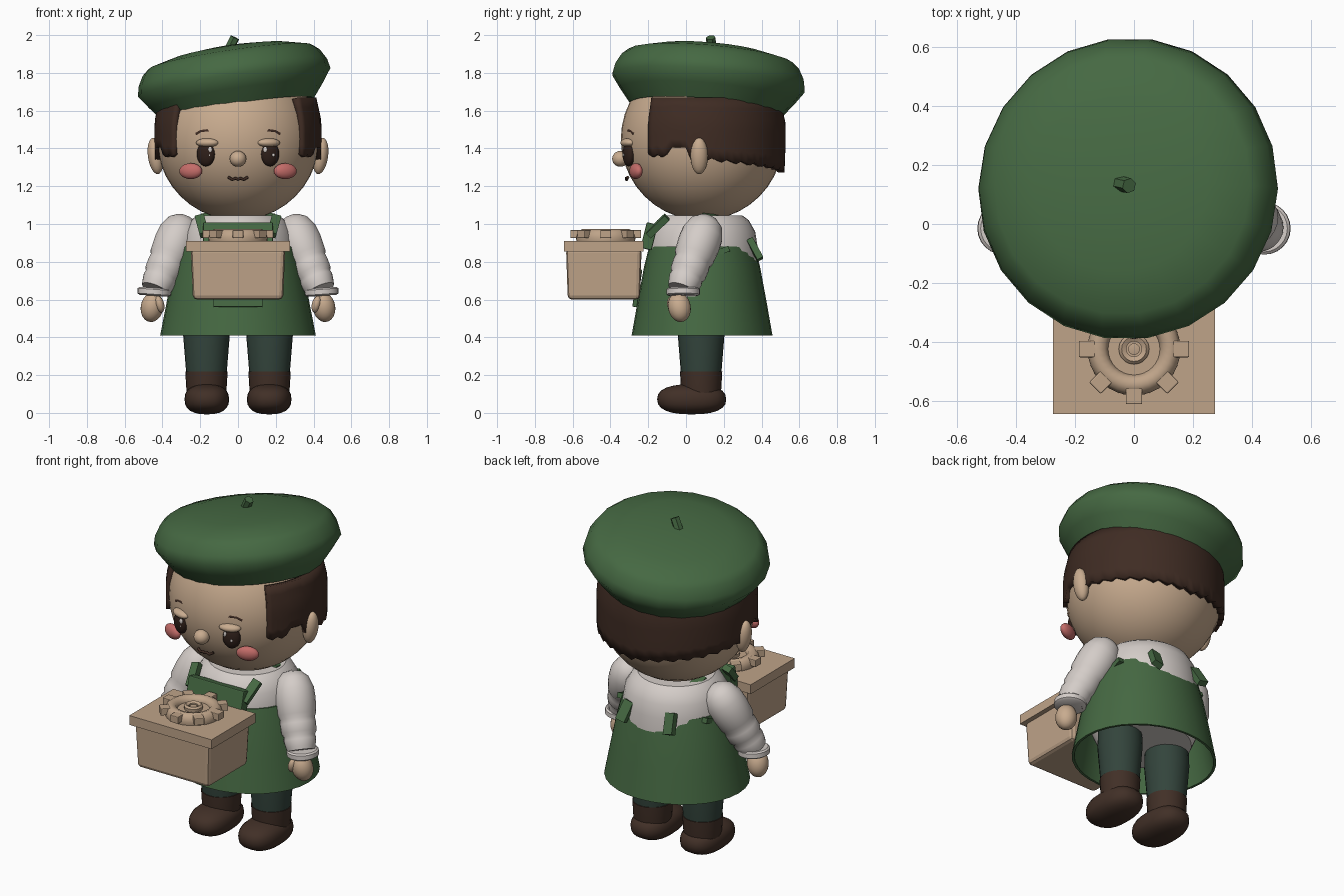
import bpy, bmesh, math
from mathutils import Vector, Matrix, Euler

if "Cube" in bpy.data.objects:
    bpy.data.objects.remove(bpy.data.objects["Cube"])


def material(name, *rgb):
    m = bpy.data.materials.new(name)
    m.diffuse_color = (*rgb, 1)
    m.use_nodes = True
    m.node_tree.nodes["Principled BSDF"].inputs["Base Color"].default_value = m.diffuse_color
    return m


GREEN = material("apron green", .060, .140, .055)
SKIN = material("skin tan", .58, .41, .275)
WOOD = material("wood tan", .52, .37, .25)
SHIRT = material("shirt white", .66, .61, .58)
BROWN = material("hair brown", .050, .025, .017)
BOOT = material("boot brown", .053, .029, .020)
PANTS = material("trouser green", .033, .058, .045)
PINK = material("cheek pink", .55, .15, .14)
DARK = material("eye dark", .028, .014, .010)


def finish(name, bm, mat, matrix=None, angle=40):
    if matrix is not None:
        bmesh.ops.transform(bm, matrix=matrix, verts=bm.verts)
    bmesh.ops.recalc_face_normals(bm, faces=bm.faces)
    me = bpy.data.meshes.new(name)
    bm.to_mesh(me)
    bm.free()
    ob = bpy.data.objects.new(name, me)
    bpy.context.collection.objects.link(ob)
    me.materials.append(mat)
    bpy.ops.object.select_all(action='DESELECT')
    ob.select_set(True)
    bpy.context.view_layer.objects.active = ob
    if angle:
        bpy.ops.object.shade_smooth_by_angle(angle=math.radians(angle))
    return ob


def place(loc, rot=(0, 0, 0), scale=(1, 1, 1)):
    return Matrix.LocRotScale(Vector(loc), Euler([math.radians(a) for a in rot]), Vector(scale))


def along(a, b):
    a, b = Vector(a), Vector(b)
    return Matrix.LocRotScale(a, (b - a).to_track_quat('Z', 'Y'), None)


def lathe(name, profile, mat, matrix, seg=32, angle=40, closed=False):
    """Spin (radius, height) pairs round local z."""
    bm = bmesh.new()
    rings = []
    for r, z in profile:
        n = 1 if r == 0 else seg
        rings.append([bm.verts.new((r * math.cos(math.tau * i / seg), r * math.sin(math.tau * i / seg), z))
                      for i in range(n)])
    for p, q in zip(rings, rings[1:] + ([rings[0]] if closed else [])):
        for i in range(seg):
            vs = [p[i % len(p)], p[(i + 1) % len(p)], q[(i + 1) % len(q)], q[i % len(q)]]
            bm.faces.new(list(dict.fromkeys(vs)))
    return finish(name, bm, mat, matrix, angle)


def ball(name, loc, size, mat, rot=(0, 0, 0), power=1, seg=24):
    bm = bmesh.new()
    bmesh.ops.create_uvsphere(bm, u_segments=seg, v_segments=seg // 2, radius=1)
    for v in bm.verts:
        v.co = [math.copysign(abs(c) ** power, c) if abs(c) > 1e-5 else 0 for c in v.co]
    return finish(name, bm, mat, place(loc, rot, size), 60)


def box(name, loc, size, mat, rot=(0, 0, 0), taper=1, bevel=0):
    bm = bmesh.new()
    bmesh.ops.create_cube(bm, size=1)
    for v in bm.verts:
        if v.co.z < 0:
            v.co.xy *= taper
    ob = finish(name, bm, mat, place(loc, rot, size), 0)
    if bevel:
        mod = ob.modifiers.new("bevel", 'BEVEL')
        mod.width, mod.segments = bevel, 2
    return ob


def tube(name, points, radius, mat):
    cu = bpy.data.curves.new(name, 'CURVE')
    cu.dimensions = '3D'
    cu.bevel_depth, cu.bevel_resolution, cu.use_fill_caps = radius, 2, True
    sp = cu.splines.new('POLY')
    sp.points.add(len(points) - 1)
    for p, c in zip(sp.points, points):
        p.co = (*c, 1)
    cu.materials.append(mat)
    ob = bpy.data.objects.new(name, cu)
    bpy.context.collection.objects.link(ob)
    return ob


# Beret, tipped to one side and back
lathe("beret", [(0, -.10), (.36, -.13), (.405, -.145), (.465, -.07), (.515, .0), (.505, .05), (.475, .105),
                (.44, .135), (.30, .17), (.15, .187), (0, .192)], GREEN,
      place((-.02, .12, 1.75), (-5, -8.5, 0)), 22, 50)
lathe("beret_stem", [(0, 0), (.026, 0), (.026, .098), (0, .098)], GREEN, along((-.06, .14, 1.9), (-.015, .13, 1.99)), 6, 30)

# Head and simple features
ball("head", (0, .085, 1.45), (.43, .43, .43), SKIN, seg=40)
ball("nose", (0, -.347, 1.345), (.044, .044, .042), SKIN)
tube("mouth", [(-.052, -.308, 1.248), (-.03, -.314, 1.235), (-.012, -.316, 1.242), (0, -.316, 1.236),
               (.012, -.316, 1.242), (.03, -.314, 1.235), (.052, -.308, 1.248)], .008, BROWN)

# Hair shell wrapped round the back, with a stepped lower edge
bm = bmesh.new()
cols, rows = 72, 6
grid = []
for i in range(cols + 1):
    t = math.radians(-130 + 260 * i / cols)          # zero points to the back
    side = abs(math.degrees(t))
    low = 1.28 + .075 * min(side / 105, 1) + .008 * (i % 3 - 1)
    if 100 < side < 112:
        low = 1.405
    if side >= 112:
        low = 1.355 if i % 2 else 1.37
    col = []
    for j in range(rows + 1):
        z = low + (1.67 - low) * j / rows
        r = .443 - max(0, z - 1.54) * .22 - max(0, 1.36 - z) * .06
        col.append(bm.verts.new((r * math.sin(t), .083 + r * math.cos(t), z)))
    grid.append(col)
for a, b in zip(grid, grid[1:]):
    for j in range(rows):
        bm.faces.new((a[j], b[j], b[j + 1], a[j + 1]))
hair = finish("hair", bm, BROWN)
solid = hair.modifiers.new("thickness", 'SOLIDIFY')
solid.thickness, solid.offset = .04, -1

# Torso, apron skirt and collar
mid = place((0, .09, 0), scale=(1, .97, 1))
lathe("shirt", [(0, .50), (.26, .50), (.295, .58), (.31, .75), (.298, .88), (.285, .96), (.25, 1.02), (.215, 1.045),
                (0, 1.045)], SHIRT, mid, 32, 35)
lathe("apron_skirt", [(.412, .41), (.375, .60), (.34, .77), (.31, .88), (.295, .88), (.325, .77), (.36, .60), (.397, .41)],
      GREEN, place((0, .085, 0), scale=(1, .905, 1)), 32, 40, True)
box("apron_bib", (0, -.195, .935), (.37, .06, .14), GREEN, (-14, 0, 0), bevel=.006)
box("apron_pocket", (0, -.258, .66), (.26, .025, .2), GREEN, (-8, 0, 0), bevel=.004)

for s, tag in ((-1, "left"), (1, "right")):
    # Face details
    ball(f"ear_{tag}", (s * .437, .07, 1.36), (.04, .046, .097), SKIN, (0, s * 8, 0))
    ball(f"eye_{tag}", (s * .17, -.303, 1.37), (.05, .03, .065), DARK, (0, 0, s * 20))
    ball(f"eyelid_{tag}", (s * .163, -.308, 1.43), (.062, .035, .024), SKIN, (0, 0, s * 20))
    ball(f"eye_glint_large_{tag}", (.145 if s > 0 else -.148, -.331, 1.393), (.011, .006, .016), SHIRT, seg=12)
    ball(f"eye_glint_small_{tag}", (s * .17 + .018, -.331, 1.365), (.008, .005, .009), SHIRT, seg=12)
    tube(f"eyebrow_{tag}", [(s * .122, -.305, 1.475), (s * .16, -.298, 1.495), (s * .19, -.285, 1.492),
                            (s * .218, -.27, 1.475)], .013, BROWN)
    ball(f"cheek_{tag}", (s * .25, -.265, 1.28), (.064, .03, .042), PINK, (0, 0, s * 20))

    # Sleeve with folds, cuff and hand
    top, wrist = (s * .315, .085, .94), (s * .447, -.03, .63)
    lathe(f"sleeve_{tag}", [(0, -.115), (.05, -.103), (.088, -.07), (.11, -.01), (.113, .05), (.107, .13), (.096, .155),
                            (.099, .18), (.097, .23), (.086, .25), (.09, .27), (.082, .31), (.076, .33), (0, .33)],
          SHIRT, along(top, wrist), 24, 60)
    lathe(f"cuff_{tag}", [(0, -.02), (.078, -.02), (.089, -.012), (.089, .014), (.08, .022), (0, .022)],
          SHIRT, place((s * .443, -.015, .64), (0, s * -4, 0)), 24)
    ball(f"hand_{tag}", (s * .455, -.035, .56), (.06, .06, .08), SKIN, (10, s * -10, 0))
    ball(f"thumb_{tag}", (s * .415, -.07, .575), (.024, .03, .045), SKIN, (10, s * 15, 0))

    # Apron straps, half sunk in the shirt, with loose ends behind
    box(f"front_strap_{tag}", (s * .19, -.15, .99), (.05, .035, .14), GREEN, (-45, s * 15, 0))
    box(f"shoulder_strap_{tag}", (s * .17, .13, 1.035), (.05, .09, .03), GREEN, (-12, s * 12, 0))
    box(f"back_strap_{tag}", (s * .15, .365, .865), (.06, .035, .12), GREEN, (28, s * -12, 0))
    box(f"side_tie_{tag}", (s * .28, .2, .86), (.04, .06, .03), GREEN, (20, 0, 0))

    # Trousers and boots
    lathe(f"trouser_{tag}", [(0, .19), (.106, .19), (.108, .22), (.124, .42), (.12, .56), (0, .56)],
          PANTS, place((s * .167, .08, 0)), 24)
    lathe(f"boot_shaft_{tag}", [(0, .04), (.095, .04), (.105, .10), (.112, .218), (0, .218)],
          BROWN if BOOT is None else BOOT, place((s * .167, .08, 0)), 24)
    ball(f"boot_foot_{tag}", (s * .165, .03, .072), (.118, .183, .08), BOOT, power=.82)

# Wooden box carried in front
box("crate", (0, -.435, .735), (.50, .40, .27), WOOD, taper=.955, bevel=.022)
box("crate_lid", (0, -.435, .882), (.55, .42, .056), WOOD)

# Gear ornament on the lid
g = place((0, -.425, 0))
lathe("gear_ring", [(.088, .91), (.155, .91), (.158, .93), (.148, .962), (.125, .973), (.10, .965), (.088, .945)],
      WOOD, g, 32, 50, True)
lathe("gear_plate", [(0, .91), (.1, .91), (.1, .942), (0, .942)], WOOD, g)
lathe("gear_hub", [(.026, .94), (.05, .94), (.052, .96), (.042, .97), (.026, .962)], WOOD, g, 20, 50, True)
lathe("gear_pin", [(0, .94), (.02, .94), (.02, .958), (0, .962)], WOOD, g, 12)
for k in range(8):
    a = math.tau * k / 8
    box(f"gear_tooth_{k}", (.16 * math.cos(a), -.425 + .16 * math.sin(a), .947), (.055, .056, .042), WOOD,
        (0, 0, 45 * k), bevel=.004)
